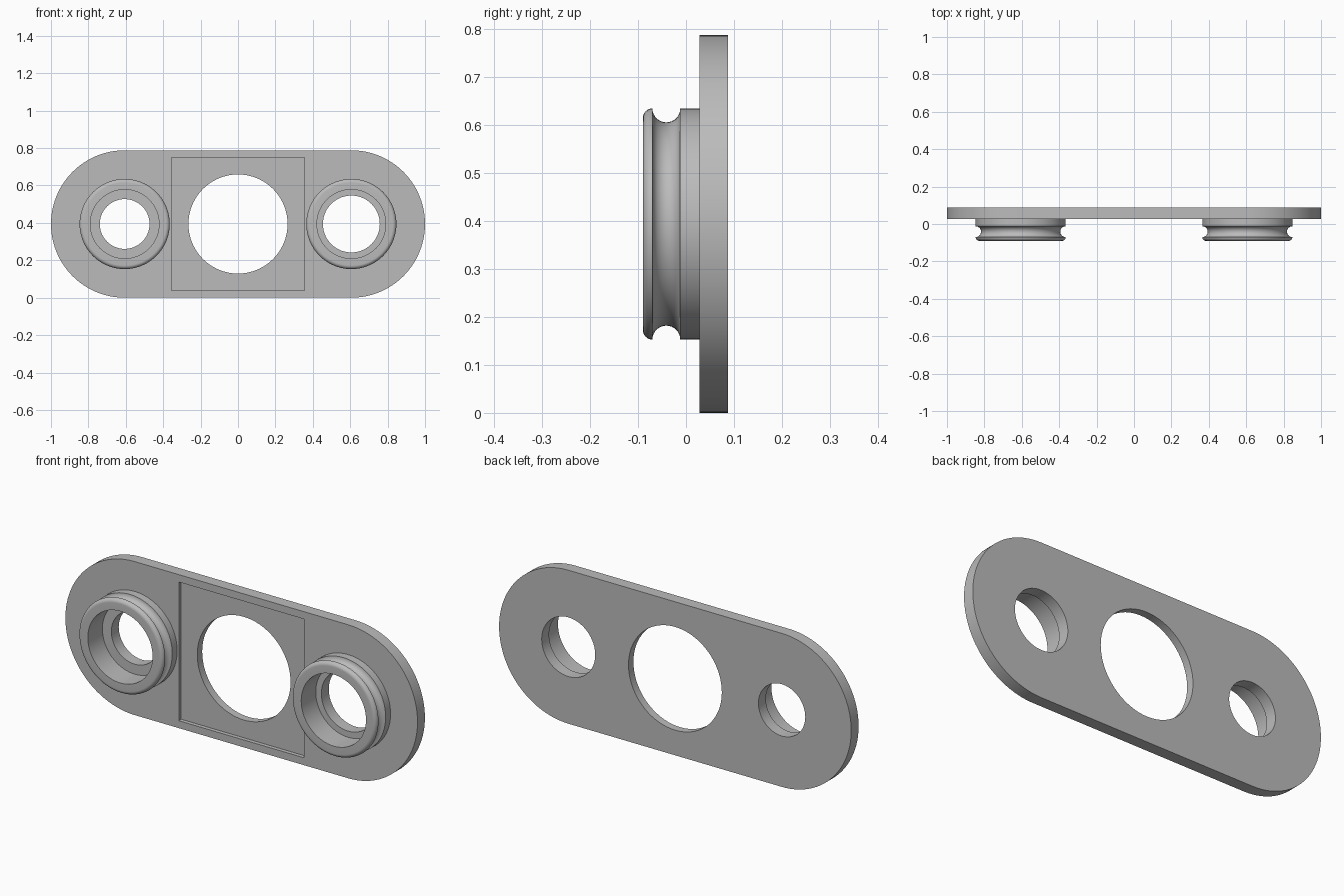
import bpy
import bmesh
from math import pi, sin, cos, radians
from mathutils import Vector, Matrix

if "Cube" in bpy.data.objects:
    bpy.data.objects.remove(bpy.data.objects["Cube"], do_unlink=True)

MID_Z = 0.394          # height of the centre line
END_X = 0.606          # centre of each rounded end
FRONT, BACK = 0.028, 0.088
RECESS = 0.02

grey = bpy.data.materials.new("plain_grey")
grey.use_nodes = True
colour = (0.5, 0.5, 0.5, 1)
grey.diffuse_color = colour
grey.node_tree.nodes["Principled BSDF"].inputs["Base Color"].default_value = colour


def make_object(name, bm):
    bmesh.ops.recalc_face_normals(bm, faces=bm.faces[:])
    mesh = bpy.data.meshes.new(name)
    bm.to_mesh(mesh)
    bm.free()
    mesh.materials.append(grey)
    obj = bpy.data.objects.new(name, mesh)
    bpy.context.collection.objects.link(obj)
    return obj


def prism(name, outline, y0, y1):
    """Extrude an x-z outline from y0 to y1."""
    bm = bmesh.new()
    face = bm.faces.new([bm.verts.new((x, y0, z)) for x, z in outline])
    new = bmesh.ops.extrude_face_region(bm, geom=[face])["geom"]
    verts = [v for v in new if isinstance(v, bmesh.types.BMVert)]
    bmesh.ops.translate(bm, verts=verts, vec=(0, y1 - y0, 0))
    return make_object(name, bm)


def arc(cx, cz, r, start, end, steps):
    angles = [radians(start + (end - start) * i / steps) for i in range(steps + 1)]
    return [(cx + r * cos(a), cz + r * sin(a)) for a in angles]


def smooth(obj):
    bpy.ops.object.select_all(action="DESELECT")
    obj.select_set(True)
    bpy.context.view_layer.objects.active = obj
    bpy.ops.object.shade_smooth_by_angle(angle=radians(30))


# Plate with rounded ends
outline = arc(END_X, MID_Z, MID_Z, -90, 90, 48) + arc(-END_X, MID_Z, MID_Z, 90, 270, 48)
plate = prism("plate", outline, FRONT, BACK)

# Three round holes and the square recess around the middle one
cutters = [prism("hole_cutter", arc(x, MID_Z, r, 0, 360, 72)[:-1], -0.05, 0.15)
           for x, r in ((-END_X, 0.133), (0, 0.265), (END_X, 0.152))]
h = 0.356
square = [(sx * h, MID_Z + sz * h) for sx, sz in ((-1, -1), (1, -1), (1, 1), (-1, 1))]
cutters.append(prism("recess_cutter", square, -0.05, FRONT + RECESS))
for cutter in cutters:
    cutter.hide_render = True
    mod = plate.modifiers.new("cut", "BOOLEAN")
    mod.operation = "DIFFERENCE"
    mod.solver = "EXACT"
    mod.object = cutter

# Bake the cuts and drop the cutters
bpy.context.view_layer.update()
graph = bpy.context.evaluated_depsgraph_get()
cut_mesh = bpy.data.meshes.new_from_object(plate.evaluated_get(graph))
plate.modifiers.clear()
plate.data = cut_mesh
for cutter in cutters:
    bpy.data.objects.remove(cutter, do_unlink=True)
smooth(plate)

# Grooved collars: lathe profile as (radius, y), from the bore round to the plate
R, BORE = 0.241, 0.184
profile = [(BORE, FRONT), (BORE, -0.09)]
profile += arc(R - 0.02, -0.07, 0.02, -90, 0, 8)
profile += arc(R, -0.041, 0.029, 270, 90, 16)[1:]
profile += [(R, FRONT)]


def collar(name, x):
    bm = bmesh.new()
    verts = [bm.verts.new((r, y, 0)) for r, y in profile]
    edges = [bm.edges.new(pair) for pair in zip(verts, verts[1:])]
    bmesh.ops.spin(bm, geom=verts + edges, cent=(0, 0, 0), axis=(0, 1, 0),
                   angle=2 * pi, steps=72, use_merge=True)
    bmesh.ops.remove_doubles(bm, verts=bm.verts[:], dist=1e-5)
    bm.transform(Matrix.Translation(Vector((x, 0, MID_Z))))
    smooth(make_object(name, bm))


collar("left_collar", END_X)
collar("right_collar", -END_X)
